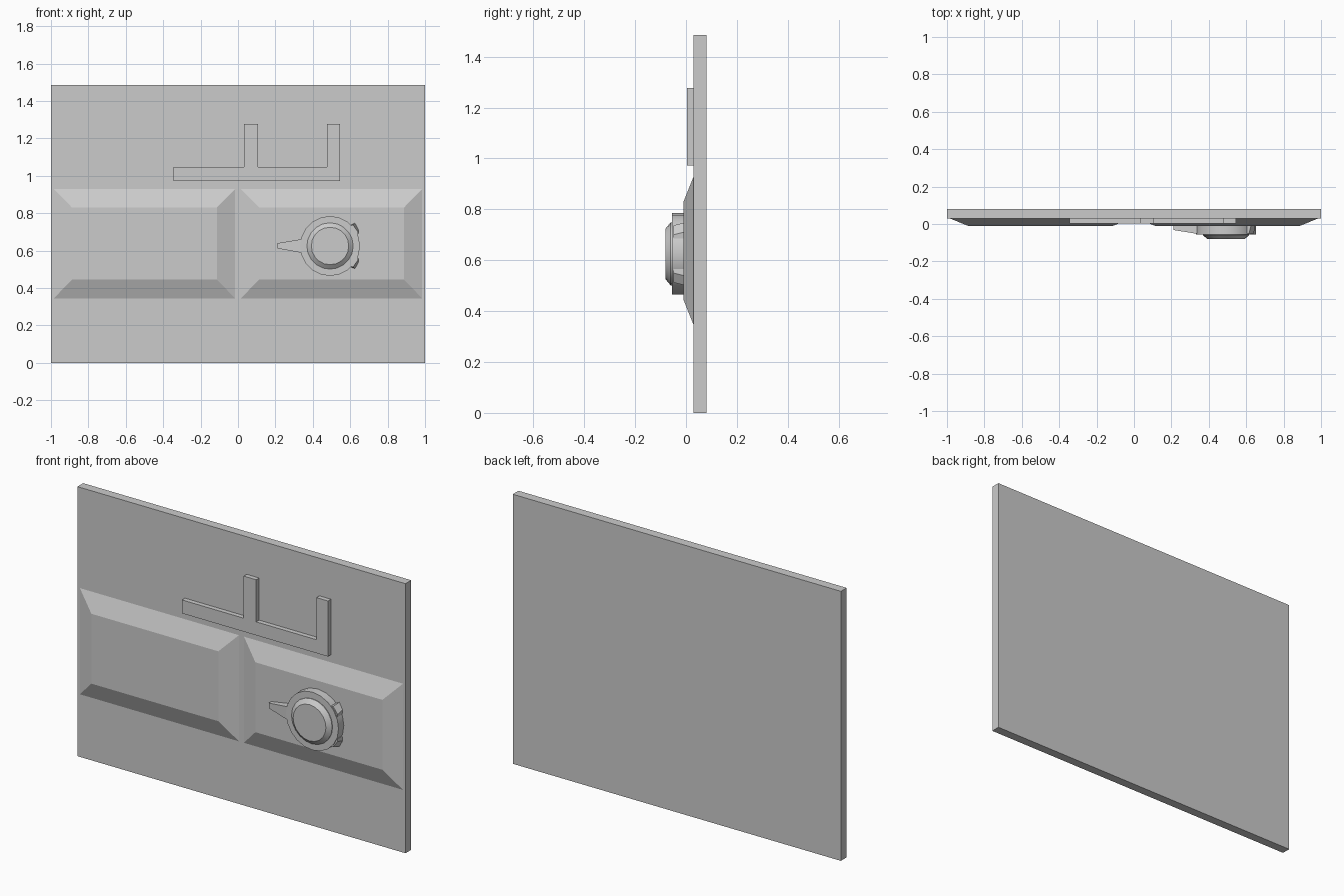
import bpy, bmesh, math

cube = bpy.data.objects.get("Cube")
if cube:
    bpy.data.objects.remove(cube)

COLOR = (0.6, 0.6, 0.6, 1)
grey = bpy.data.materials.new("plain grey")
grey.use_nodes = True
grey.diffuse_color = COLOR
grey.node_tree.nodes["Principled BSDF"].inputs["Base Color"].default_value = COLOR


def loft(name, rings, smooth=False):
    """Skin a list of point rings, running from back to front, and cap the ends."""
    bm = bmesh.new()
    loops = [[bm.verts.new(p) for p in ring] for ring in rings]
    n = len(loops[0])
    for a, b in zip(loops, loops[1:]):
        for i in range(n):
            j = (i + 1) % n
            bm.faces.new((a[i], a[j], b[j], b[i]))
    bm.faces.new(loops[0])
    bm.faces.new(loops[-1])
    bmesh.ops.recalc_face_normals(bm, faces=bm.faces)
    mesh = bpy.data.meshes.new(name)
    bm.to_mesh(mesh)
    bm.free()
    mesh.materials.append(grey)
    obj = bpy.data.objects.new(name, mesh)
    bpy.context.collection.objects.link(obj)
    if smooth:
        bpy.ops.object.select_all(action="DESELECT")
        obj.select_set(True)
        bpy.context.view_layer.objects.active = obj
        bpy.ops.object.shade_smooth_by_angle(angle=math.radians(30))
    return obj


def rect(x0, x1, z0, z1, y):
    return [(x0, y, z0), (x1, y, z0), (x1, y, z1), (x0, y, z1)]


def prism(name, outline, back, front):
    return loft(name, [[(x, y, z) for x, z in outline] for y in (back, front)])


# Flat backing panel
loft("back_panel", [rect(-1, 1, 0, 1.485, y) for y in (0.08, 0.03)])

# Two raised panels with sloping borders
for name, cx in (("right_raised_panel", -0.5), ("left_raised_panel", 0.5)):
    loft(name, [rect(cx - 0.485, cx + 0.485, 0.345, 0.93, 0.03),
                rect(cx - 0.387, cx + 0.387, 0.445, 0.83, -0.01)])

# Two-pronged bracket above the panels
prism("bracket", [(-0.345, 0.972), (0.545, 0.972), (0.545, 1.278), (0.475, 1.278),
                  (0.475, 1.046), (0.108, 1.046), (0.108, 1.278), (0.032, 1.278),
                  (0.032, 1.046), (-0.345, 1.046)], 0.03, 0.004)

# Round latch
CX, CZ, SIDES = 0.492, 0.625, 20


def circle(radius, y):
    steps = [2 * math.pi * i / SIDES for i in range(SIDES)]
    return [(CX + radius * math.cos(a), y, CZ + radius * math.sin(a)) for a in steps]


loft("latch_ring", [circle(0.16, -0.01), circle(0.16, -0.056)], True)
loft("latch_cap", [circle(0.124, -0.05), circle(0.124, -0.06), circle(0.1, -0.08)], True)

# Tapered pointer, thinner toward its tip
loft("latch_pointer", [
    [(0.21, -0.005, 0.612), (0.21, -0.005, 0.64), (0.21, -0.032, 0.64), (0.21, -0.032, 0.612)],
    [(0.36, -0.005, 0.585), (0.36, -0.005, 0.665), (0.36, -0.056, 0.665), (0.36, -0.056, 0.585)]])

# Small sloped lugs on the far side of the ring
for name, s in (("upper_lug", 1), ("lower_lug", -1)):
    def lug(points, y):
        return [(x, y, CZ + s * d) for x, d in points]
    loft(name, [lug([(0.60, 0.06), (0.642, 0.06), (0.645, 0.085), (0.625, 0.122), (0.60, 0.11)], -0.01),
                lug([(0.60, 0.06), (0.642, 0.06), (0.642, 0.075), (0.615, 0.112), (0.60, 0.11)], -0.05)])
